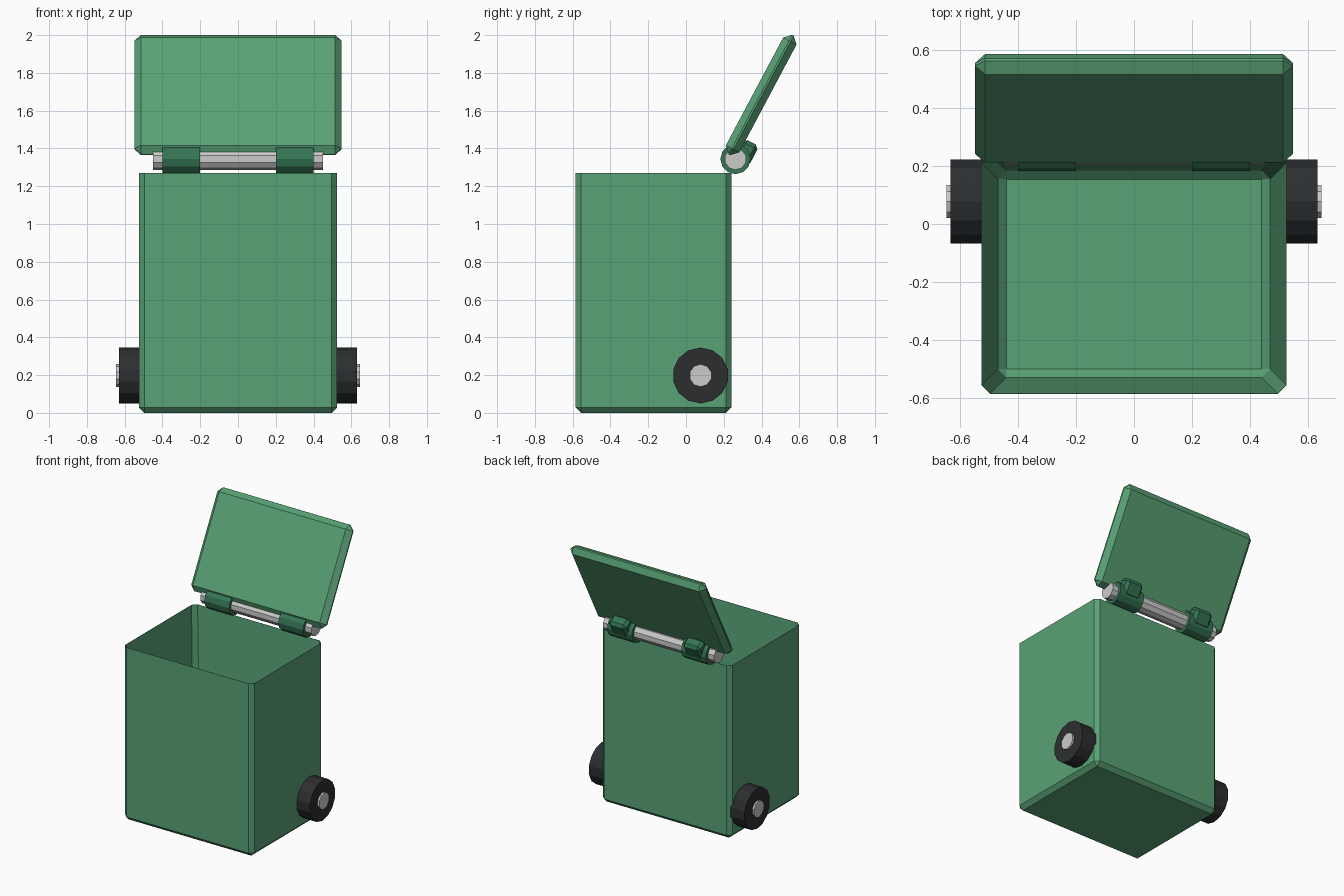
import bpy, bmesh
from math import radians, pi
from mathutils import Vector, Matrix

if "Cube" in bpy.data.objects:
    bpy.data.objects.remove(bpy.data.objects["Cube"])


def material(name, rgb):
    m = bpy.data.materials.new(name)
    m.diffuse_color = (*rgb, 1)
    m.use_nodes = True
    m.node_tree.nodes["Principled BSDF"].inputs["Base Color"].default_value = m.diffuse_color
    return m


GREEN = material("green_plastic", (0.10, 0.36, 0.18))
DARK_GREEN = material("dark_green_plastic", (0.035, 0.18, 0.09))
RUBBER = material("black_rubber", (0.025, 0.027, 0.03))


def finish(name, bm, mat=None, bevel=0.0):
    bmesh.ops.recalc_face_normals(bm, faces=bm.faces)
    me = bpy.data.meshes.new(name)
    bm.to_mesh(me)
    bm.free()
    ob = bpy.data.objects.new(name, me)
    bpy.context.collection.objects.link(ob)
    if mat:
        me.materials.append(mat)
    if bevel:
        mod = ob.modifiers.new("chamfer", 'BEVEL')
        mod.width, mod.segments = bevel, 1
        mod.limit_method, mod.angle_limit = 'ANGLE', radians(40)
    return ob


def box_bm(size):
    bm = bmesh.new()
    bmesh.ops.create_cube(bm, size=1)
    bmesh.ops.scale(bm, vec=size, verts=bm.verts)
    return bm


def x_cylinder(name, x0, x1, y, z, r, sides, mat=None, bevel=0.0):
    bm = bmesh.new()
    # first vertex points along +y so the top is flat for 10 and 14 sides
    turn = Matrix.Rotation(pi / 2, 4, 'X') @ Matrix.Rotation(pi / 2, 4, 'Y')
    bmesh.ops.create_cone(bm, cap_ends=True, segments=sides, radius1=r,
                          radius2=r, depth=abs(x1 - x0), matrix=turn)
    ob = finish(name, bm, mat, bevel)
    ob.location = ((x0 + x1) / 2, y, z)
    return ob


# Hollow bin body: inset the top face and push it down to the floor
bm = box_bm((1.05, 0.825, 1.30))
bmesh.ops.translate(bm, vec=(0, -0.1725, 0.65), verts=bm.verts)
bm.normal_update()
top = max(bm.faces, key=lambda f: f.calc_center_median().z)
bmesh.ops.inset_region(bm, faces=[top], thickness=0.081)
for v in top.verts:
    v.co.z = 0.08
finish("bin_body", bm, GREEN, 0.029)

# Open lid, leaning back
TILT = Matrix.Rotation(radians(-28), 4, 'X')
LID = Vector((0, 0.398, 1.683))
lid = finish("lid", box_bm((1.096, 0.08, 0.716)), GREEN, 0.035)
lid.matrix_world = Matrix.Translation(LID) @ TILT

# Hinge rod
HY, HZ = 0.262, 1.344
x_cylinder("hinge_rod", -0.45, 0.45, HY, HZ, 0.058, 10)

for s, side in ((-1, "left"), (1, "right")):
    # Hinge sleeve and the tab joining it to the lid
    x_cylinder("hinge_sleeve_" + side, s * 0.2, s * 0.4, HY, HZ, 0.08, 12, DARK_GREEN)
    tab = finish("hinge_tab_" + side, box_bm((0.14, 0.09, 0.12)), DARK_GREEN, 0.02)
    tab.matrix_world = Matrix.Translation(LID + TILT @ Vector((s * 0.3, 0.073, -0.305))) @ TILT
    # Wheel and hub
    x_cylinder("wheel_" + side, s * 0.515, s * 0.631, 0.077, 0.198, 0.148, 14, RUBBER)
    x_cylinder("wheel_hub_" + side, s * 0.50, s * 0.645, 0.077, 0.198, 0.06, 10)
